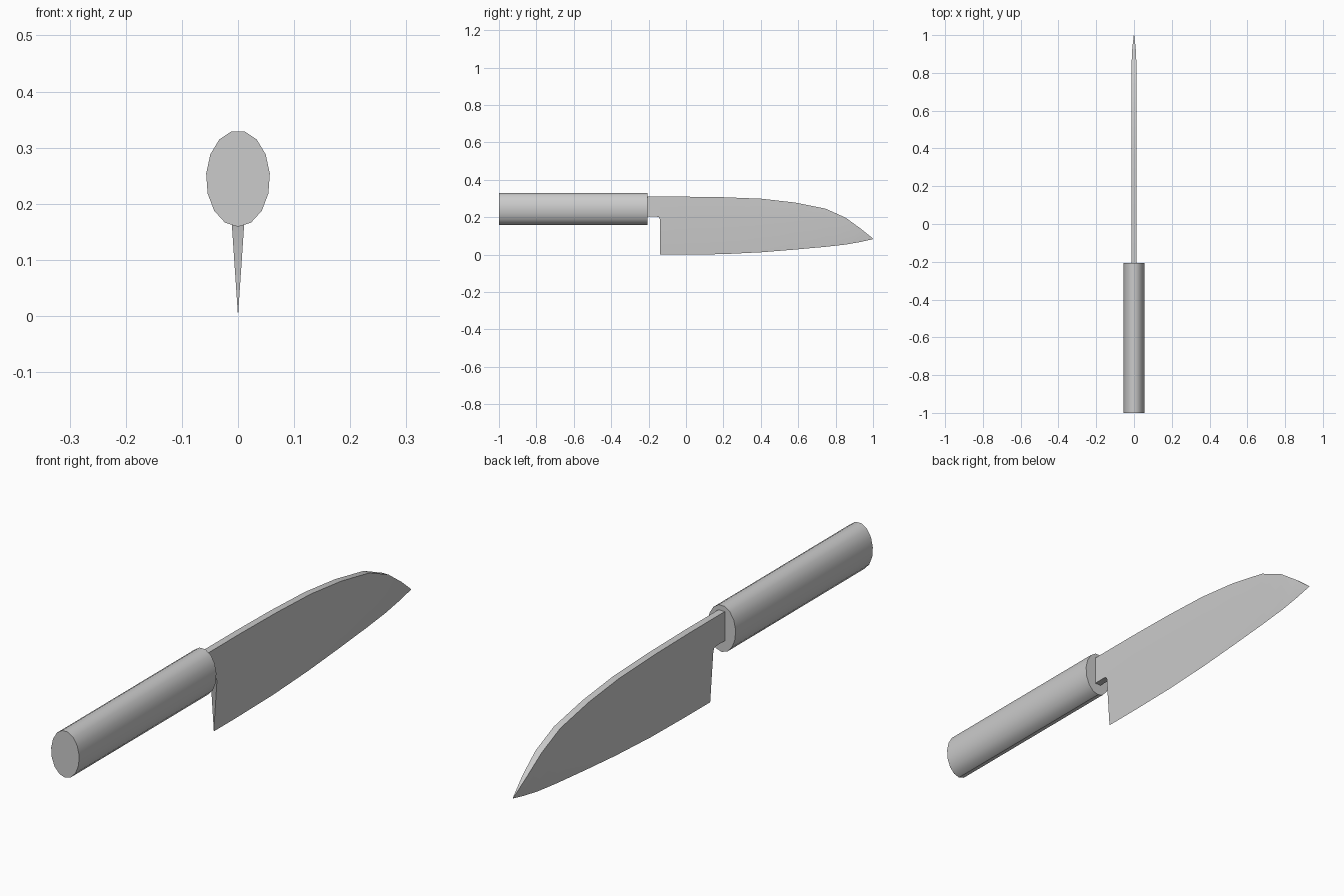
import bpy, bmesh
from math import sin, cos, pi, radians

if "Cube" in bpy.data.objects:
    bpy.data.objects.remove(bpy.data.objects["Cube"])


def make_object(name, bm, angle):
    bmesh.ops.remove_doubles(bm, verts=bm.verts, dist=1e-5)
    bmesh.ops.dissolve_degenerate(bm, edges=bm.edges, dist=1e-5)
    bmesh.ops.recalc_face_normals(bm, faces=bm.faces)
    mesh = bpy.data.meshes.new(name)
    bm.to_mesh(mesh)
    bm.free()
    obj = bpy.data.objects.new(name, mesh)
    bpy.context.collection.objects.link(obj)
    bpy.ops.object.select_all(action='DESELECT')
    obj.select_set(True)
    bpy.context.view_layer.objects.active = obj
    bpy.ops.object.shade_smooth_by_angle(angle=radians(angle))
    return obj


def loft(name, rings, angle=35):
    """Skin closed rings of equal point count and cap both ends."""
    bm = bmesh.new()
    rows = [[bm.verts.new(p) for p in ring] for ring in rings]
    n = len(rows[0])
    for a, b in zip(rows, rows[1:]):
        for i in range(n):
            j = (i + 1) % n
            bm.faces.new((a[i], a[j], b[j], b[i]))
    bm.faces.new(rows[0])
    bm.faces.new(rows[-1])
    return make_object(name, bm, angle)


# Handle: 15-sided oval grip
SIDES = 15
loft("handle", [
    [(0.057 * sin(2 * pi * i / SIDES), y, 0.245 - 0.086 * cos(2 * pi * i / SIDES))
     for i in range(SIDES)] for y in (-1.0, -0.206)])

# Blade stations: y, half thickness, spine z, bevel line z, cutting edge z
T = 0.0128
stations = [
    (-0.206, T, 0.310, 0.203, 0.203),   # neck
    (-0.155, T, 0.310, 0.203, 0.203),
    (-0.145, T, 0.310, 0.200, 0.200),
    (-0.140, T, 0.310, 0.190, 0.190),   # heel
    (-0.140, T, 0.310, 0.190, 0.000),
    (0.000, T, 0.310, 0.190, 0.000),
    (0.205, T, 0.307, 0.190, 0.003),
    (0.404, T, 0.299, 0.190, 0.013),
    (0.580, T, 0.279, 0.190, 0.027),
    (0.746, T, 0.246, 0.190, 0.042),
    (0.853, T, 0.198, 0.190, 0.054),
    (0.933, 0.0090, 0.140, 0.139, 0.068),
    (1.000, 0.0010, 0.086, 0.085, 0.083),  # tip
]
loft("blade", [
    [(-h, y, top), (-h, y, mid), (0, y, edge), (h, y, mid), (h, y, top)]
    for y, h, top, mid, edge in stations])
